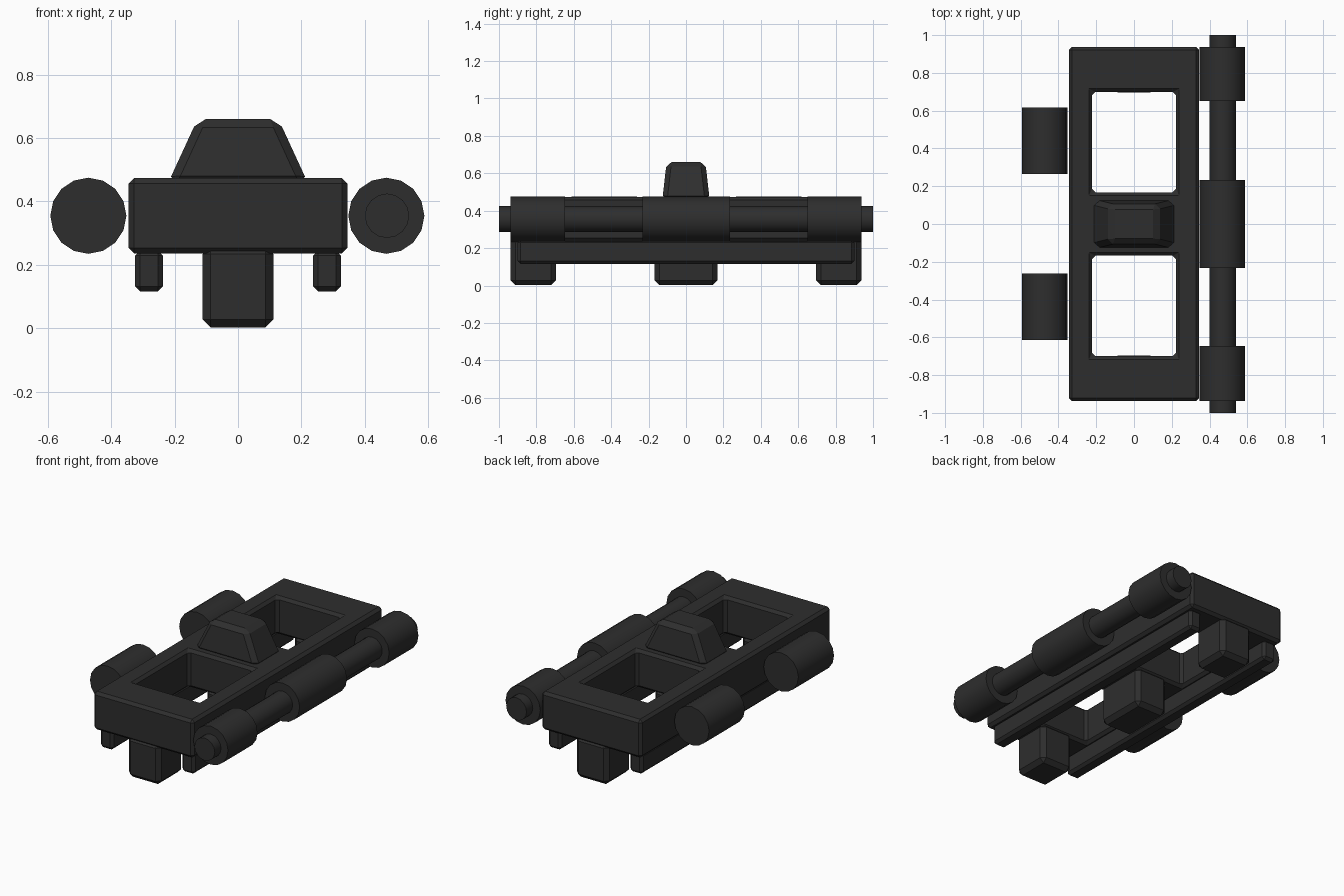
import bpy
import bmesh
from math import pi, radians
from mathutils import Matrix

cube = bpy.data.objects.get("Cube")
if cube:
    bpy.data.objects.remove(cube, do_unlink=True)

# Single dark plastic colour
plastic = bpy.data.materials.new("charcoal plastic")
plastic.use_nodes = True
colour = (0.027, 0.027, 0.027, 1)
plastic.diffuse_color = colour
plastic.node_tree.nodes["Principled BSDF"].inputs["Base Color"].default_value = colour


def add_object(name, bm, bevel=0.0):
    bmesh.ops.recalc_face_normals(bm, faces=bm.faces[:])
    mesh = bpy.data.meshes.new(name)
    bm.to_mesh(mesh)
    bm.free()
    mesh.materials.append(plastic)
    obj = bpy.data.objects.new(name, mesh)
    bpy.context.collection.objects.link(obj)
    if bevel:
        mod = obj.modifiers.new("chamfer", "BEVEL")
        mod.width = bevel
        mod.segments = 1
        mod.limit_method = "ANGLE"
        mod.angle_limit = radians(30)
    return obj


def box(name, x, y, z, bevel, taper=(1, 1)):
    """Chamfered box from (min, max) ranges; taper scales the top face."""
    bm = bmesh.new()
    bmesh.ops.create_cube(bm, size=1)
    for v in bm.verts:
        if v.co.z > 0:
            v.co.x *= taper[0]
            v.co.y *= taper[1]
        for i, (low, high) in enumerate((x, y, z)):
            v.co[i] = (low + high) / 2 + v.co[i] * (high - low)
    return add_object(name, bm, bevel)


def cylinder(name, x, y, radius):
    """Faceted cylinder lying along y."""
    bm = bmesh.new()
    place = Matrix.Translation((x, sum(y) / 2, 0.355)) @ Matrix.Rotation(pi / 2, 4, "X")
    bmesh.ops.create_cone(bm, cap_ends=True, segments=16, radius1=radius,
                          radius2=radius, depth=y[1] - y[0], matrix=place)
    obj = add_object(name, bm)
    bpy.ops.object.select_all(action="DESELECT")
    obj.select_set(True)
    bpy.context.view_layer.objects.active = obj
    bpy.ops.object.shade_smooth_by_angle(angle=radians(30))
    return obj


# Frame with two rectangular openings
xs = (-0.345, -0.222, 0.222, 0.345)
ys = (-0.938, -0.7, -0.168, 0.168, 0.7, 0.938)
bm = bmesh.new()
grid = [[bm.verts.new((x, y, 0.236)) for y in ys] for x in xs]
for i in range(len(xs) - 1):
    for j in range(len(ys) - 1):
        if i == 1 and j in (1, 3):
            continue
        bm.faces.new((grid[i][j], grid[i + 1][j], grid[i + 1][j + 1], grid[i][j + 1]))
extruded = bmesh.ops.extrude_face_region(bm, geom=bm.faces[:], use_keep_orig=True)
top = [g for g in extruded["geom"] if isinstance(g, bmesh.types.BMVert)]
bmesh.ops.translate(bm, verts=top, vec=(0, 0, 0.238))
add_object("frame", bm, 0.017)

# Tapered knob on the middle bar
box("top_knob", (-0.222, 0.222), (-0.127, 0.127), (0.455, 0.66), 0.026, (0.575, 0.815))

# Rails under both long sides
for side, x in (("left", (0.237, 0.325)), ("right", (-0.325, -0.237))):
    box(side + "_rail", x, (-0.9, 0.9), (0.116, 0.245), 0.016)

# Feet along the centre line
for place, y in (("front", (-0.938, -0.695)), ("middle", (-0.168, 0.168)),
                 ("back", (0.695, 0.938))):
    box(place + "_foot", (-0.112, 0.112), y, (0.002, 0.26), 0.026)

# Hinge rod with three barrels on the left
cylinder("hinge_rod", 0.47, (-1, 1), 0.07)
for place, y in (("front", (-0.938, -0.647)), ("middle", (-0.232, 0.234)),
                 ("back", (0.65, 0.938))):
    cylinder(place + "_hinge_barrel", 0.468, y, 0.12)

# Two barrels on the right, filling the gaps of the hinge
for place, y in (("front", (-0.613, -0.262)), ("back", (0.266, 0.618))):
    cylinder(place + "_right_barrel", -0.472, y, 0.12)
